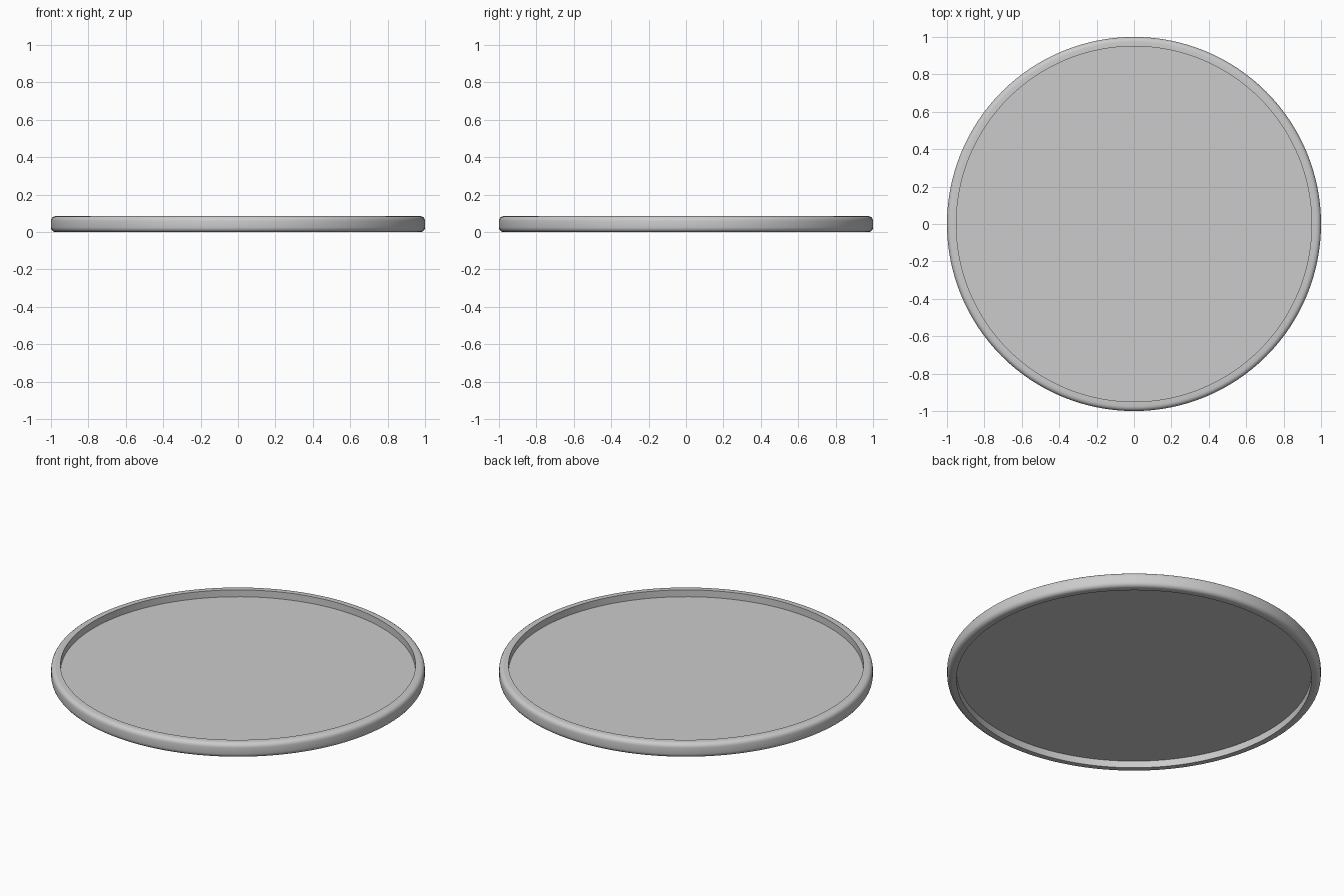
import bpy, bmesh, math

if "Cube" in bpy.data.objects:
    bpy.data.objects.remove(bpy.data.objects["Cube"])

SEGMENTS = 128
HEIGHT = 0.085
OUTER, INNER, ROUND = 1.0, 0.95, 0.025


def finish(bm, name):
    bmesh.ops.recalc_face_normals(bm, faces=bm.faces)
    mesh = bpy.data.meshes.new(name)
    bm.to_mesh(mesh)
    bm.free()
    obj = bpy.data.objects.new(name, mesh)
    bpy.context.collection.objects.link(obj)
    bpy.ops.object.select_all(action='DESELECT')
    obj.select_set(True)
    bpy.context.view_layer.objects.active = obj
    bpy.ops.object.shade_smooth_by_angle(angle=math.radians(40))
    return obj


def corner(z, start):
    return [(OUTER - ROUND + ROUND * math.cos(math.radians(start + a)),
             z + ROUND * math.sin(math.radians(start + a)))
            for a in (0, 22.5, 45, 67.5, 90)]


# Rim: closed cross-section with rounded outer corners, turned about z
profile = [(INNER, 0)] + corner(ROUND, -90) + corner(HEIGHT - ROUND, 0) + [(INNER, HEIGHT)]
bm = bmesh.new()
rings = []
for i in range(SEGMENTS):
    t = 2 * math.pi * i / SEGMENTS
    rings.append([bm.verts.new((r * math.cos(t), r * math.sin(t), z)) for r, z in profile])
for i, ring in enumerate(rings):
    following = rings[(i + 1) % SEGMENTS]
    for j in range(len(profile)):
        k = (j + 1) % len(profile)
        bm.faces.new((ring[j], following[j], following[k], ring[k]))
finish(bm, "rim")

# Thin panel at mid height, recessed on both sides
bm = bmesh.new()
bmesh.ops.create_cone(bm, cap_ends=True, segments=SEGMENTS,
                      radius1=INNER, radius2=INNER, depth=0.004)
panel = finish(bm, "panel")
panel.location.z = HEIGHT / 2
